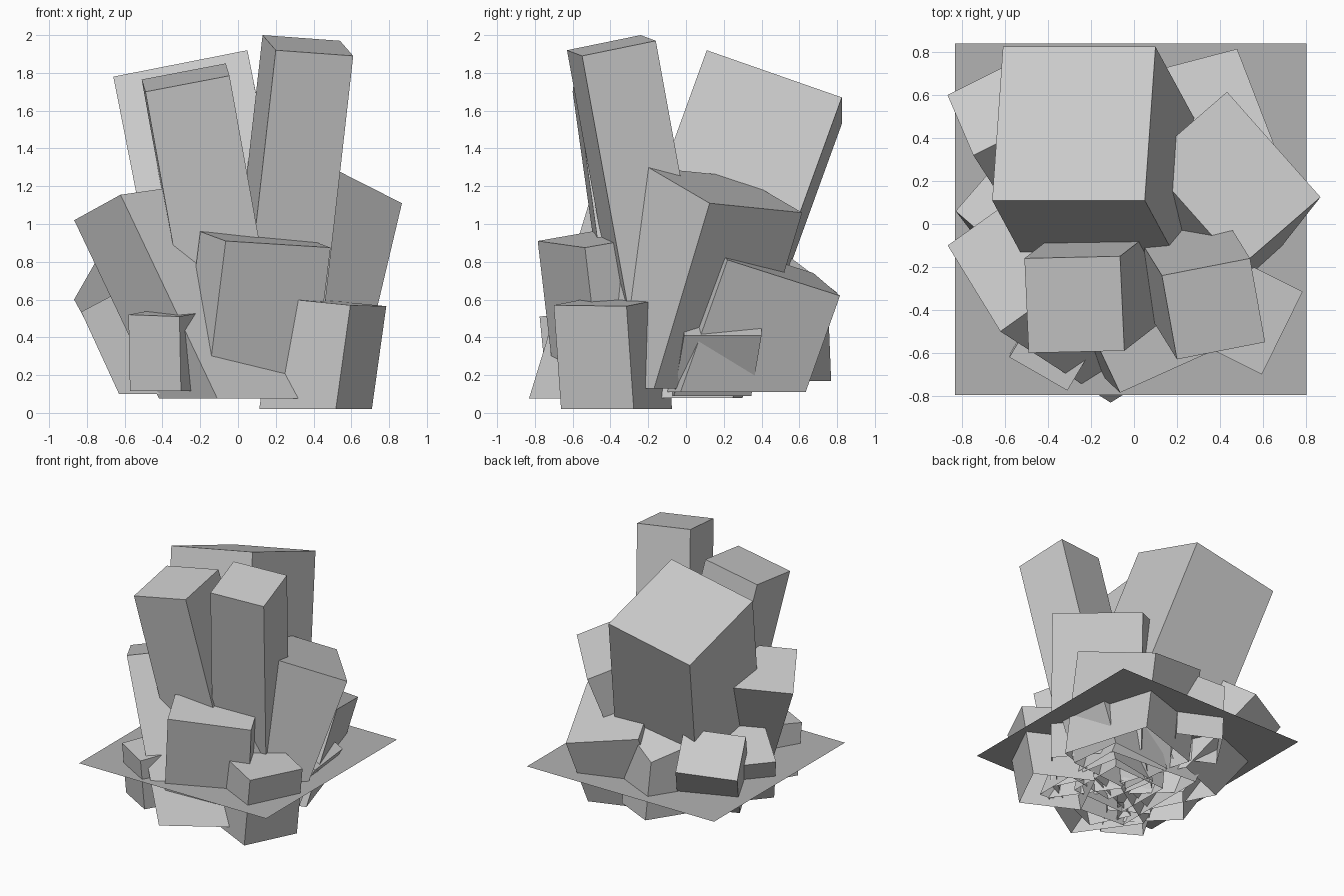
import bpy, bmesh
from mathutils import Vector

if "Cube" in bpy.data.objects:
    bpy.data.objects.remove(bpy.data.objects["Cube"])


def shard(name, corner, side_a, side_b, lean, floor):
    """Slanted block, open underneath: a top corner, its two top edges, the x/y
    shift per unit of drop, and the level at which the sides stop."""
    c, a, b = (Vector(v) for v in (corner, side_a, side_b))
    down = Vector((lean[0], lean[1], -1))
    top = [c, c + a, c + a + b, c + b]
    bm = bmesh.new()
    t = [bm.verts.new(p) for p in top]
    l = [bm.verts.new(p + down * (p.z - floor)) for p in top]
    cap = bm.faces.new(t)
    for i in range(4):
        j = (i + 1) % 4
        bm.faces.new((t[j], t[i], l[i], l[j]))
    cap.normal_update()
    if cap.normal.z < 0:
        bmesh.ops.reverse_faces(bm, faces=bm.faces)
    mesh = bpy.data.meshes.new(name)
    bm.to_mesh(mesh)
    bm.free()
    obj = bpy.data.objects.new(name, mesh)
    bpy.context.collection.objects.link(obj)
    return obj


# flat square sheet that the cluster pierces, a darker grey
bpy.ops.mesh.primitive_plane_add(size=1.635, location=(-0.015, 0.022, 0.36))
sheet = bpy.context.object
sheet.name = "ground_sheet"
dark = bpy.data.materials.new("dark_grey")
dark.diffuse_color = (.45, .45, .45, 1)
dark.use_nodes = True
dark.node_tree.nodes["Principled BSDF"].inputs["Base Color"].default_value = dark.diffuse_color
sheet.data.materials.append(dark)

# tall shards
shard("tall_right_shard", (.20, -.63, 1.92), (.41, .08, -.03), (-.07, .39, .08),
      (-.113, .182), .08)
shard("tall_left_shard", (-.49, -.60, 1.70), (.445, .01, .085), (-.02, .44, .065),
      (.18, .14), .08)
shard("big_back_shard", (-.66, .11, 1.78), (.71, 0, .14), (.05, .715, -.25),
      (.197, -.363), .08)

# medium shards
shard("right_shard", (.868, .125, 1.11), (-.435, .49, -.05), (-.375, -.325, .19),
      (-.237, -.30), .13)
shard("left_shard", (-.867, -.10, 1.02), (.245, -.40, .135), (.42, .30, .06),
      (.475, -.307), .075)
shard("front_shard", (-.065, -.785, .91), (.555, .25, -.035), (-.135, .285, .05),
      (-.124, .117), .10)
shard("back_right_shard", (.48, .815, .62), (.23, -.595, .19), (-.535, -.14, .12),
      (-.13, -.356), .11)

# short shards around the foot
shard("front_right_stub", (.595, -.70, .57), (.19, .385, -.005), (-.40, .20, .04),
      (-.14, .07), .02)
shard("front_left_stub", (-.31, -.775, .51), (-.27, .155, .01), (.16, .27, .03),
      (.02, .10), .115)
shard("left_stub", (-.83, .06, .535), (.274, -.237, .145), (.26, .30, 0),
      (.46, -.60), .10)
shard("back_left_stub", (-.868, .60, .60), (.12, -.28, .21), (.40, .20, .037),
      (.55, -.85), .12)
shard("back_stub", (-.22, .75, .63), (.30, -.15, .10), (-.20, -.30, .10),
      (.08, .04), .17)
shard("right_stub", (.68, -.01, .41), (-.045, .41, 0), (-.40, -.01, .22),
      (-.55, -.17), .09)
